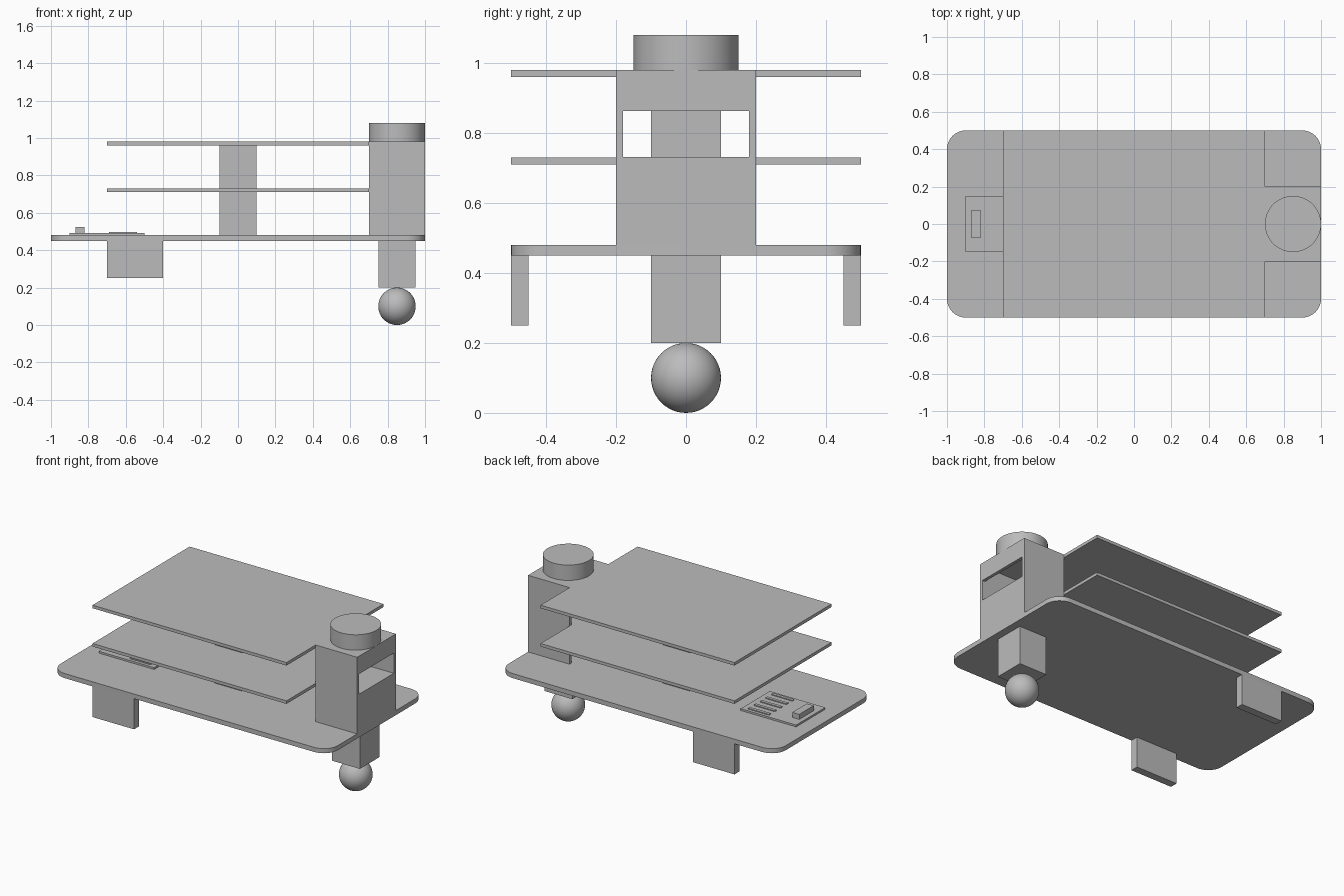
import bpy
import bmesh
from mathutils import Vector

if "Cube" in bpy.data.objects:
    bpy.data.objects.remove(bpy.data.objects["Cube"])

grey = bpy.data.materials.new("plain_grey")
grey.use_nodes = True
colour = (0.5, 0.5, 0.5, 1)
grey.diffuse_color = colour
grey.node_tree.nodes["Principled BSDF"].inputs["Base Color"].default_value = colour


def finish(name, bm):
    bmesh.ops.recalc_face_normals(bm, faces=bm.faces)
    mesh = bpy.data.meshes.new(name)
    bm.to_mesh(mesh)
    bm.free()
    mesh.materials.append(grey)
    obj = bpy.data.objects.new(name, mesh)
    bpy.context.collection.objects.link(obj)
    return obj


def box(name, x, y, z, corner=0):
    """Box from (low, high) pairs, with optional rounded upright corners."""
    bm = bmesh.new()
    bmesh.ops.create_cube(bm, size=1)
    for v in bm.verts:
        v.co = Vector([a + (b - a) * (c + 0.5) for (a, b), c in zip((x, y, z), v.co)])
    if corner:
        upright = [e for e in bm.edges
                   if abs(e.verts[0].co.z - e.verts[1].co.z) > 0.01]
        bmesh.ops.bevel(bm, geom=upright, offset=corner, segments=10,
                        profile=0.5, affect='EDGES')
    return finish(name, bm)


def slab(name, outline, low, high):
    """Extrude a flat outline between two heights."""
    bm = bmesh.new()
    face = bm.faces.new([bm.verts.new((x, y, low)) for x, y in outline])
    top = bmesh.ops.extrude_face_region(bm, geom=[face])["geom"]
    for v in top:
        if isinstance(v, bmesh.types.BMVert):
            v.co.z = high
    return finish(name, bm)


def smooth(obj):
    bpy.ops.object.select_all(action='DESELECT')
    obj.select_set(True)
    bpy.context.view_layer.objects.active = obj
    bpy.ops.object.shade_smooth_by_angle()


# Base plate with rounded corners
smooth(box("base_plate", (-1, 1), (-0.5, 0.5), (0.45, 0.48), corner=0.1))

# Two decks, each with a tongue reaching into the tower
half = [(-0.7, 0.5), (0.7, 0.5), (0.7, 0.18), (0.98, 0.18)]
outline = half + [(x, -y) for x, y in reversed(half)]
for name, top in (("lower_deck", 0.73), ("upper_deck", 0.98)):
    slab(name, outline, top - 0.02, top)

# Column between base and decks
box("lower_column", (-0.1, 0.1), (-0.1, 0.1), (0.48, 0.71))
box("upper_column", (-0.1, 0.1), (-0.1, 0.1), (0.73, 0.96))

# Hollow tower, open to the decks, with a window in its end wall
wall = [(0.7, 0.2), (1, 0.2), (1, -0.2), (0.7, -0.2),
        (0.7, -0.18), (0.98, -0.18), (0.98, 0.18), (0.7, 0.18)]
tower = slab("tower", wall, 0.48, 0.98)
cutter = box("window_cutter", (0.9, 1.1), (-0.1798, 0.1798), (0.731, 0.863))
cutter.hide_render = True
cutter.hide_viewport = True
cut = tower.modifiers.new("window", 'BOOLEAN')
cut.object = cutter
cut.operation = 'DIFFERENCE'
cut.solver = 'EXACT'
bpy.context.view_layer.objects.active = tower
tower.select_set(True)
bpy.ops.object.modifier_apply(modifier="window")
bpy.data.objects.remove(cutter)

# Drum on top of the tower
bm = bmesh.new()
bmesh.ops.create_cone(bm, cap_ends=True, segments=64, radius1=0.15, radius2=0.15, depth=0.1)
bmesh.ops.translate(bm, verts=bm.verts, vec=(0.85, 0, 1.03))
smooth(finish("sensor_drum", bm))

# Caster post and ball
box("caster_post", (0.75, 0.95), (-0.1, 0.1), (0.2, 0.45))
bm = bmesh.new()
bmesh.ops.create_uvsphere(bm, u_segments=48, v_segments=24, radius=0.1)
bmesh.ops.translate(bm, verts=bm.verts, vec=(0.85, 0, 0.1))
smooth(finish("caster_ball", bm))

# Side legs
for side, sign in (("left", 1), ("right", -1)):
    box(side + "_leg", (-0.7, -0.4), sorted((sign * 0.45, sign * 0.5)), (0.25, 0.45))

# Circuit board with a connector block and a row of pins
box("circuit_board", (-0.9, -0.5), (-0.15, 0.15), (0.48, 0.492))
box("connector_block", (-0.87, -0.82), (-0.075, 0.075), (0.492, 0.525))
for i in range(5):
    y = (i - 2) * 0.06
    box(f"pin_{i + 1}", (-0.69, -0.54), (y - 0.01, y + 0.01), (0.492, 0.498))
